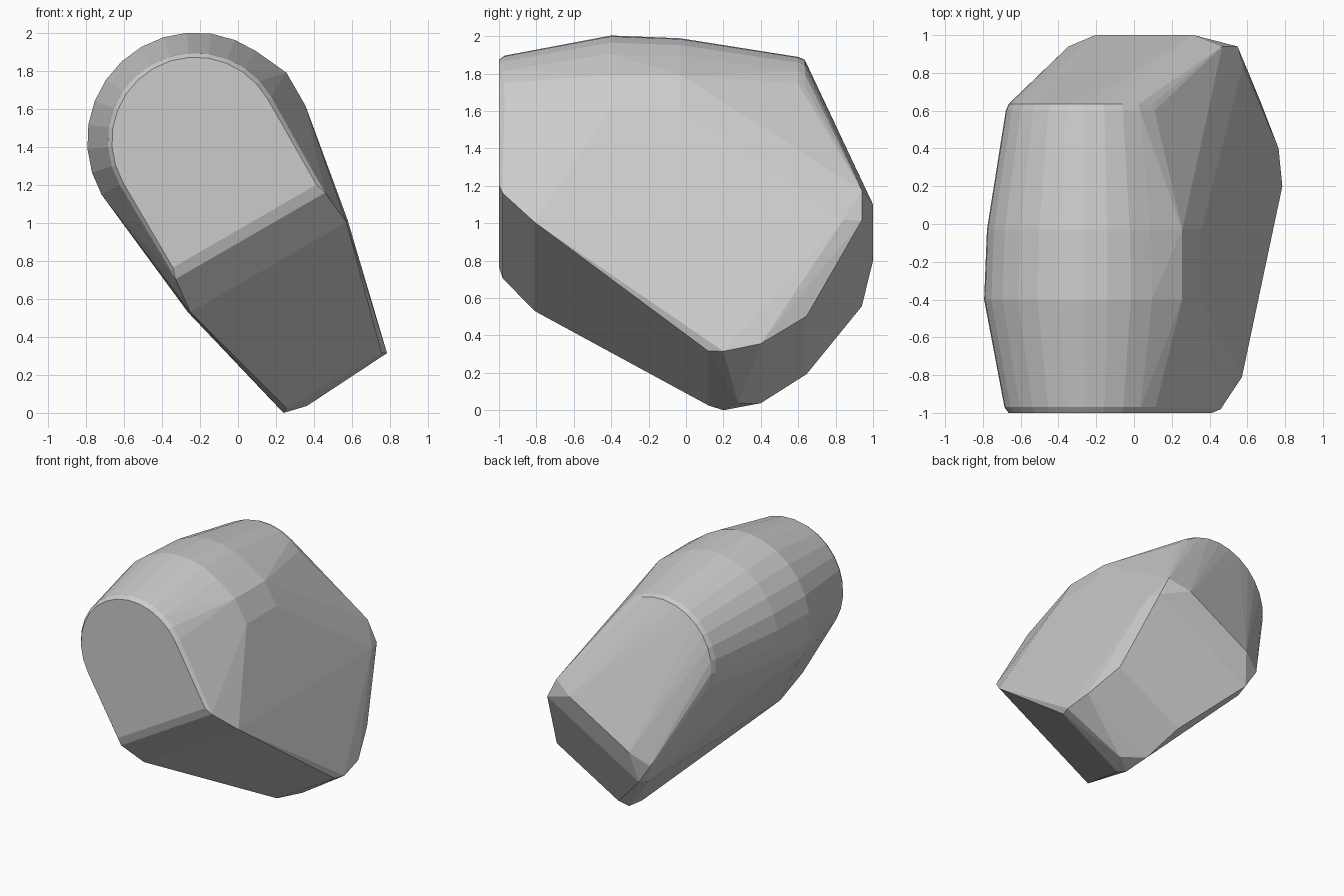
import bpy, bmesh, math
from mathutils import Vector

if "Cube" in bpy.data.objects:
    bpy.data.objects.remove(bpy.data.objects["Cube"])

TILT = math.radians(30)
CX, CZ = -0.225, 1.42          # centre of the rounded head
ACROSS = Vector((math.cos(TILT), 0, math.sin(TILT)))
DOWN = Vector((math.sin(TILT), 0, -math.cos(TILT)))
points = []


def add(v, u, y):
    """Point at v across and u down the tilted axis, at depth y."""
    points.append(Vector((CX, y, CZ)) + ACROSS * v + DOWN * u)


def pair(v, u, y):
    add(v, u, y)
    add(-v, u, y)


def arch(r, y, n=14):
    for i in range(n + 1):
        a = math.pi * i / n
        add(r * math.cos(a), -r * math.sin(a), y)


# Rounded head: arches swelling in the middle
for radius, depth in ((0.44, -1), (0.462, -0.97), (0.57, -0.4),
                      (0.555, -0.03), (0.455, 0.6), (0.44, 0.635)):
    arch(radius, depth)

# Broad right shoulder of the swelling
for y in (-0.4, -0.03):
    add(0.595, -0.07, y)
    add(0.595, 0.13, y)
    add(-0.56, 0.09, y)

# Front lower edge, tapering foot and back corners
for v, u, y in ((0.437, 0.52, -1), (0.455, 0.58, -0.98),
                (0.465, 0.67, -0.89), (0.475, 0.77, -0.81),
                (0.29, 1.46, 0.12), (0.315, 1.475, 0.2),
                (0.318, 1.43, 0.40), (0.31, 1.255, 0.645),
                (0.486, 0.764, 0.84), (0.46, 0.75, 0.94),
                (0.47, 0.57, 0.94), (0.30, 0.56, 1.0)):
    pair(v, u, y)
add(-0.19, 1.505, 0.28)

bm = bmesh.new()
for p in points:
    bm.verts.new(p)
res = bmesh.ops.convex_hull(bm, input=bm.verts[:])
loose = [v for v in bm.verts if not v.link_faces]
bmesh.ops.delete(bm, geom=loose, context='VERTS')
bmesh.ops.dissolve_limit(bm, angle_limit=math.radians(1),
                         verts=bm.verts[:], edges=bm.edges[:])
bmesh.ops.recalc_face_normals(bm, faces=bm.faces[:])

# Rest on the ground
low = min(v.co.z for v in bm.verts)
bmesh.ops.translate(bm, verts=bm.verts[:], vec=(0, 0, -low))

mesh = bpy.data.meshes.new("faceted_block")
bm.to_mesh(mesh)
bm.free()
block = bpy.data.objects.new("faceted_block", mesh)
bpy.context.collection.objects.link(block)
